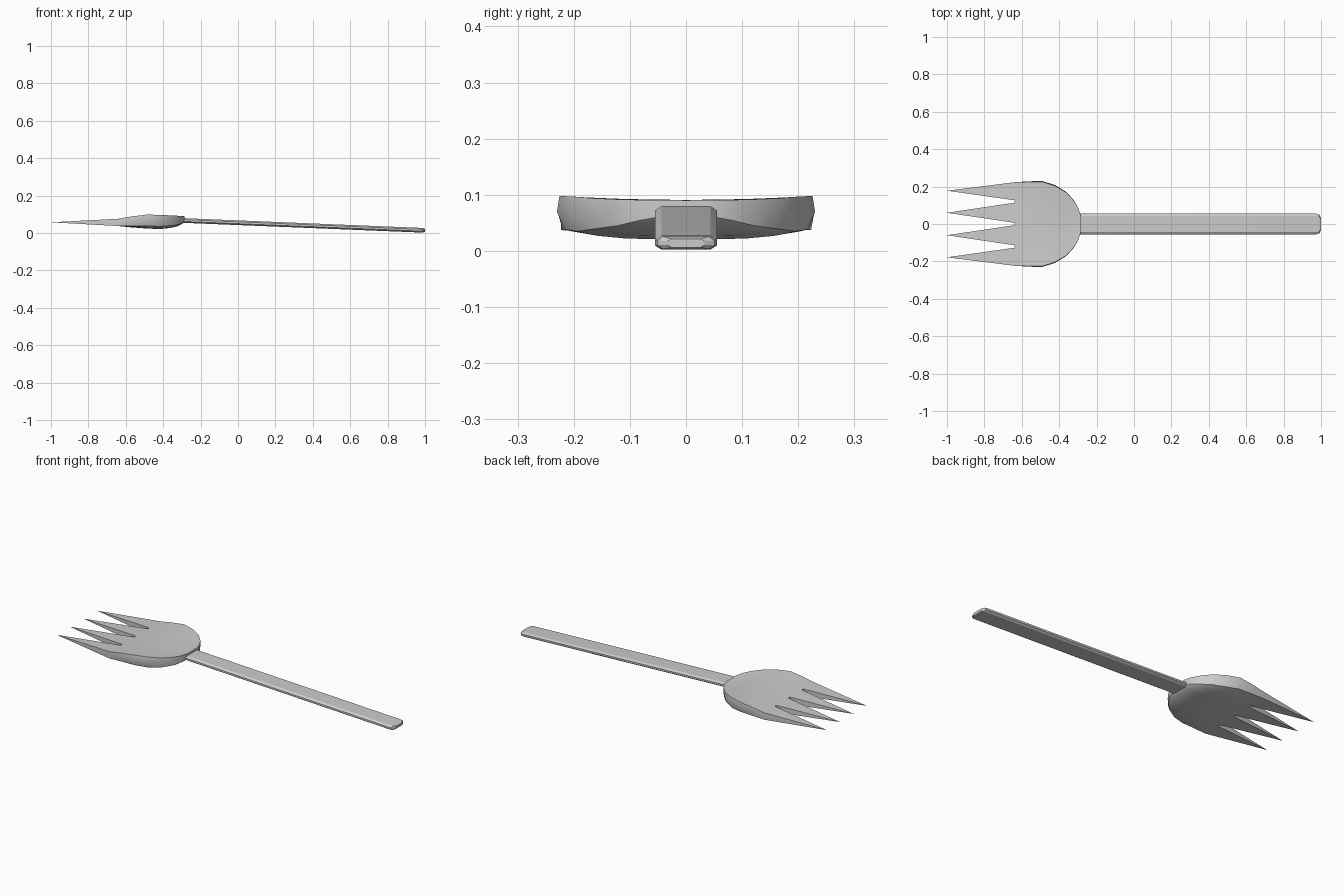
import bpy, bmesh
from mathutils import Vector

if "Cube" in bpy.data.objects:
    bpy.data.objects.remove(bpy.data.objects["Cube"], do_unlink=True)

metal = bpy.data.materials.new("light grey metal")
metal.use_nodes = True
metal.diffuse_color = (0.6, 0.6, 0.6, 1)
metal.node_tree.nodes["Principled BSDF"].inputs["Base Color"].default_value = (0.6, 0.6, 0.6, 1)


def finish(bm, name, angle):
    bmesh.ops.recalc_face_normals(bm, faces=bm.faces)
    mesh = bpy.data.meshes.new(name)
    bm.to_mesh(mesh)
    bm.free()
    obj = bpy.data.objects.new(name, mesh)
    bpy.context.collection.objects.link(obj)
    mesh.materials.append(metal)
    bpy.ops.object.select_all(action="DESELECT")
    obj.select_set(True)
    bpy.context.view_layer.objects.active = obj
    bpy.ops.object.shade_smooth_by_angle(angle=angle)


def loft(bm, rings):
    rows = [[bm.verts.new(p) for p in ring] for ring in rings]
    n = len(rows[0])
    for a, b in zip(rows, rows[1:]):
        for i in range(n):
            j = (i + 1) % n
            bm.faces.new((a[i], a[j], b[j], b[i]))
    return rows


# Head: lofted bowl, columns placed so that the tines grow from its front edge
half = [0.03, 0.28, 0.51, 0.57, 0.8, 0.93, 1.0]
cols = [-u for u in reversed(half)] + half
n = len(cols)


def head_ring(x, width, top, bottom, curve):
    # curve: how far the section dishes on top and rounds underneath
    upper = [(x, width * u * (1 - 0.02 * curve), top - 0.007 * curve * (1 - u * u)) for u in cols]
    lower = [(x, width * u * (1 - 0.06 * curve), bottom + 0.014 * curve * u ** 4) for u in cols]
    mid = bottom + (top - bottom) * 0.62
    return upper + [(x, width, mid)] + lower[::-1] + [(x, -width, mid)]


# x, half width, top, bottom, curve
stations = [
    (-0.285, 0.045, 0.091, 0.060, 0.1),
    (-0.297, 0.085, 0.091, 0.050, 0.3),
    (-0.32, 0.125, 0.092, 0.037, 0.6),
    (-0.36, 0.170, 0.094, 0.027, 0.9),
    (-0.42, 0.207, 0.097, 0.021, 1.0),
    (-0.49, 0.230, 0.098, 0.024, 1.0),
    (-0.57, 0.228, 0.088, 0.030, 0.6),
    (-0.64, 0.223, 0.076, 0.037, 0.0),
]
bm = bmesh.new()
rows = loft(bm, [head_ring(*s) for s in stations])
bm.faces.new(rows[0])

# Tines: each one narrows from a block of columns to a point
front = rows[-1]
top, right_mid, low, left_mid = front[:n], front[n], front[n + 1:2 * n + 1][::-1], front[-1]
gaps = [(3, 4), (6, 7), (9, 10)]
for a, b in gaps:
    bm.faces.new((top[a], top[b], low[b], low[a]))
for first, last, y in [(0, 3, -0.178), (4, 6, -0.06), (7, 9, 0.06), (10, 13, 0.178)]:
    loop = top[first:last + 1]
    if last == n - 1:
        loop = loop + [right_mid]
    loop = loop + low[first:last + 1][::-1]
    if first == 0:
        loop = loop + [left_mid]
    tip = bm.verts.new((-1.0, y, 0.057))
    for v, w in zip(loop, loop[1:] + loop[:1]):
        bm.faces.new((v, w, tip))
finish(bm, "head_with_tines", 0.6)


# Handle: chamfered flat bar sloping down to a rounded end
def bar_ring(x, scale, shrink):
    z = 0.067 - 0.0408 * (x + 0.3)
    outline = [(0.044, 0.0125), (0.055, 0.005), (0.055, -0.005), (0.044, -0.0125)]
    outline += [(-y, h) for y, h in reversed(outline)]
    return [(x, y * scale, z + h * shrink) for y, h in outline]


bm = bmesh.new()
rows = loft(bm, [bar_ring(*s) for s in [
    (-0.32, 1, 1), (0.975, 1, 1), (0.99, 0.92, 0.9), (1.0, 0.6, 0.6)]])
bm.faces.new(rows[0])
bm.faces.new(rows[-1])
finish(bm, "handle", 0.5)
